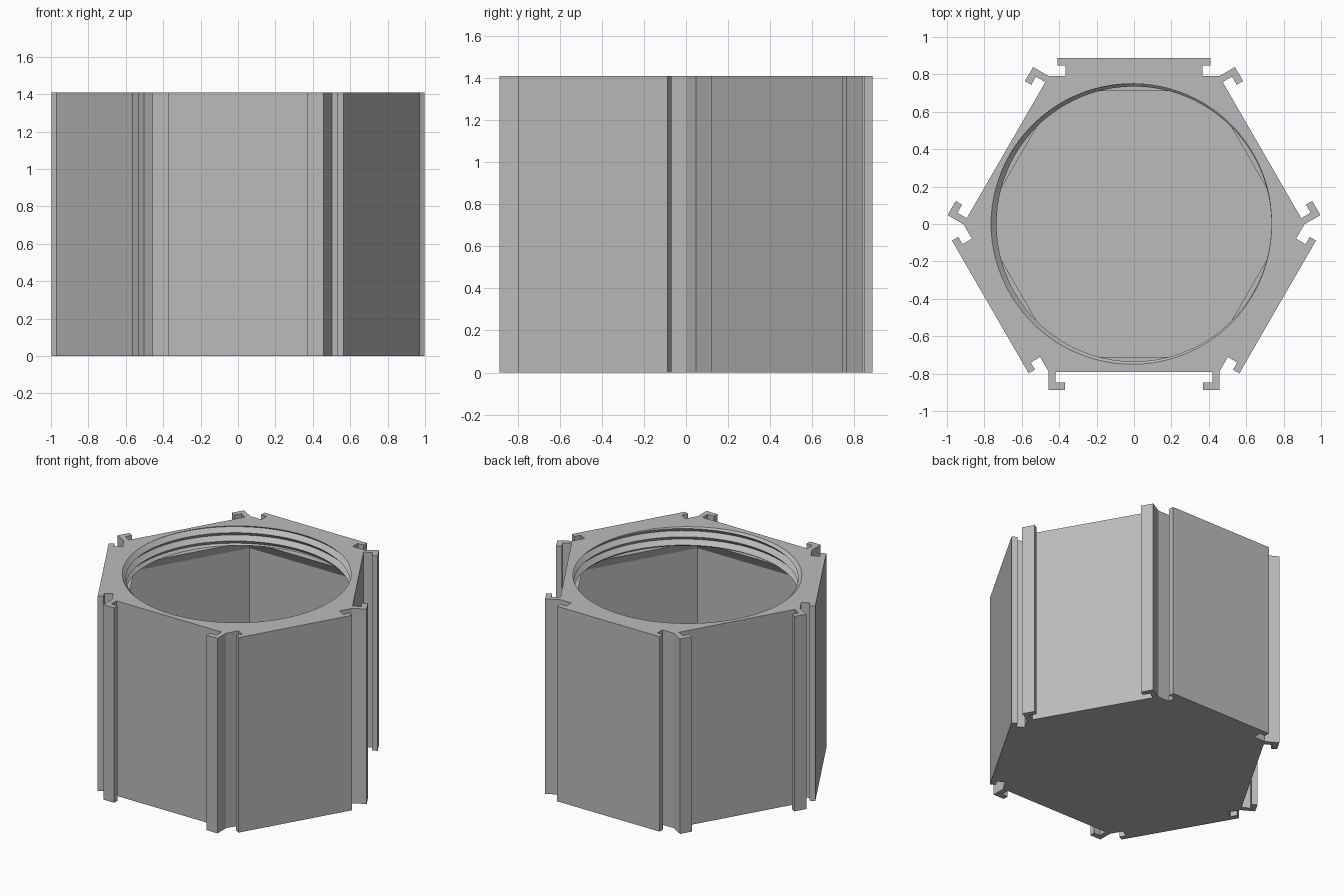
import bpy, bmesh, math
from mathutils import Matrix

if "Cube" in bpy.data.objects:
    bpy.data.objects.remove(bpy.data.objects["Cube"], do_unlink=True)

HEIGHT = 1.41
OUTER, INNER, NECK = 0.79, 0.75, 0.71      # hexagon apothems
FLOOR, SHELF, TAPER = 0.04, 1.27, 1.20     # heights inside the cavity
MINOR, DEPTH, PITCH = 0.735, 0.03, 0.06    # internal thread
COLUMNS = 96

grey = bpy.data.materials.new("light grey")
grey.use_nodes = True
colour = (0.5, 0.5, 0.5, 1)
grey.diffuse_color = colour
grey.node_tree.nodes["Principled BSDF"].inputs["Base Color"].default_value = colour


def finish(bm, name):
    bmesh.ops.remove_doubles(bm, verts=bm.verts, dist=0.00005)
    bmesh.ops.recalc_face_normals(bm, faces=bm.faces)
    mesh = bpy.data.meshes.new(name)
    bm.to_mesh(mesh)
    bm.free()
    mesh.materials.append(grey)
    obj = bpy.data.objects.new(name, mesh)
    bpy.context.collection.objects.link(obj)
    return obj


def hexagon(apothem, angle):
    """Radius of a hexagon with corners on the x axis."""
    side = math.radians(60)
    return apothem / math.cos(angle % side - side / 2)


def thread_radius(angle, z):
    phase = (angle / math.tau + (HEIGHT - z) / PITCH) % 1
    return MINOR + DEPTH * (1 - abs(2 * phase - 1))


def section(angle):
    """Radius and height around the wall, from under the floor to above it."""
    pts = [(0, 0), (hexagon(OUTER, angle), 0), (hexagon(OUTER, angle), HEIGHT)]
    rows = math.ceil(2 + 2 * (HEIGHT - SHELF) / PITCH) + 1
    for k in range(rows):
        z = HEIGHT + PITCH * (angle / math.tau - k / 2)
        z = min(HEIGHT, max(SHELF, z))
        pts.append((thread_radius(angle, z), z))
    pts += [(hexagon(NECK, angle), SHELF), (hexagon(INNER, angle), TAPER),
            (hexagon(INNER, angle), FLOOR), (0, FLOOR)]
    return pts


# Hexagonal cup with a threaded round mouth
bm = bmesh.new()
columns = []
for j in range(COLUMNS + 1):
    a = math.tau * j / COLUMNS
    columns.append([bm.verts.new((r * math.cos(a), r * math.sin(a), z))
                    for r, z in section(a)])
for left, right in zip(columns, columns[1:]):
    for i in range(len(left) - 1):
        bm.faces.new((left[i], right[i], right[i + 1], left[i + 1]))
cup = finish(bm, "hexagonal_cup")
bpy.context.view_layer.objects.active = cup
cup.select_set(True)
bpy.ops.object.shade_smooth_by_angle(angle=math.radians(25))
cup.select_set(False)


def extrusion(name, profile, turn):
    """Full-height bar from a profile drawn on the back side, turned about z."""
    bm = bmesh.new()
    face = bm.faces.new([bm.verts.new((x, y, 0)) for x, y in profile])
    top = bmesh.ops.extrude_face_region(bm, geom=[face], use_keep_orig=True)["geom"]
    bmesh.ops.translate(bm, vec=(0, 0, HEIGHT),
                        verts=[v for v in top if isinstance(v, bmesh.types.BMVert)])
    bmesh.ops.transform(bm, matrix=Matrix.Rotation(math.radians(turn), 4, "Z"),
                        verts=bm.verts)
    return finish(bm, name)


def mirrored(points):
    return points + [(-x, y) for x, y in reversed(points)]


ROOT, LIP, TIP = 0.77, 0.848, 0.887
rail = mirrored([(0.365, ROOT), (0.365, LIP), (0.41, LIP), (0.41, TIP)])
hook = [(0.42, ROOT), (0.42, LIP), (0.37, LIP), (0.37, TIP),
        (0.457, TIP), (0.457, OUTER), (0.445, ROOT)]

# Sliding rails and gripping hooks on alternate sides
for turn, rail_side, hook_side in ((0, "back", "front"),
                                   (120, "front_right", "back_left"),
                                   (240, "front_left", "back_right")):
    extrusion(rail_side + "_rail", rail, turn)
    for sign, end in ((1, "first"), (-1, "second")):
        extrusion(f"{hook_side}_{end}_hook",
                  [(sign * x, y) for x, y in hook], turn + 180)
